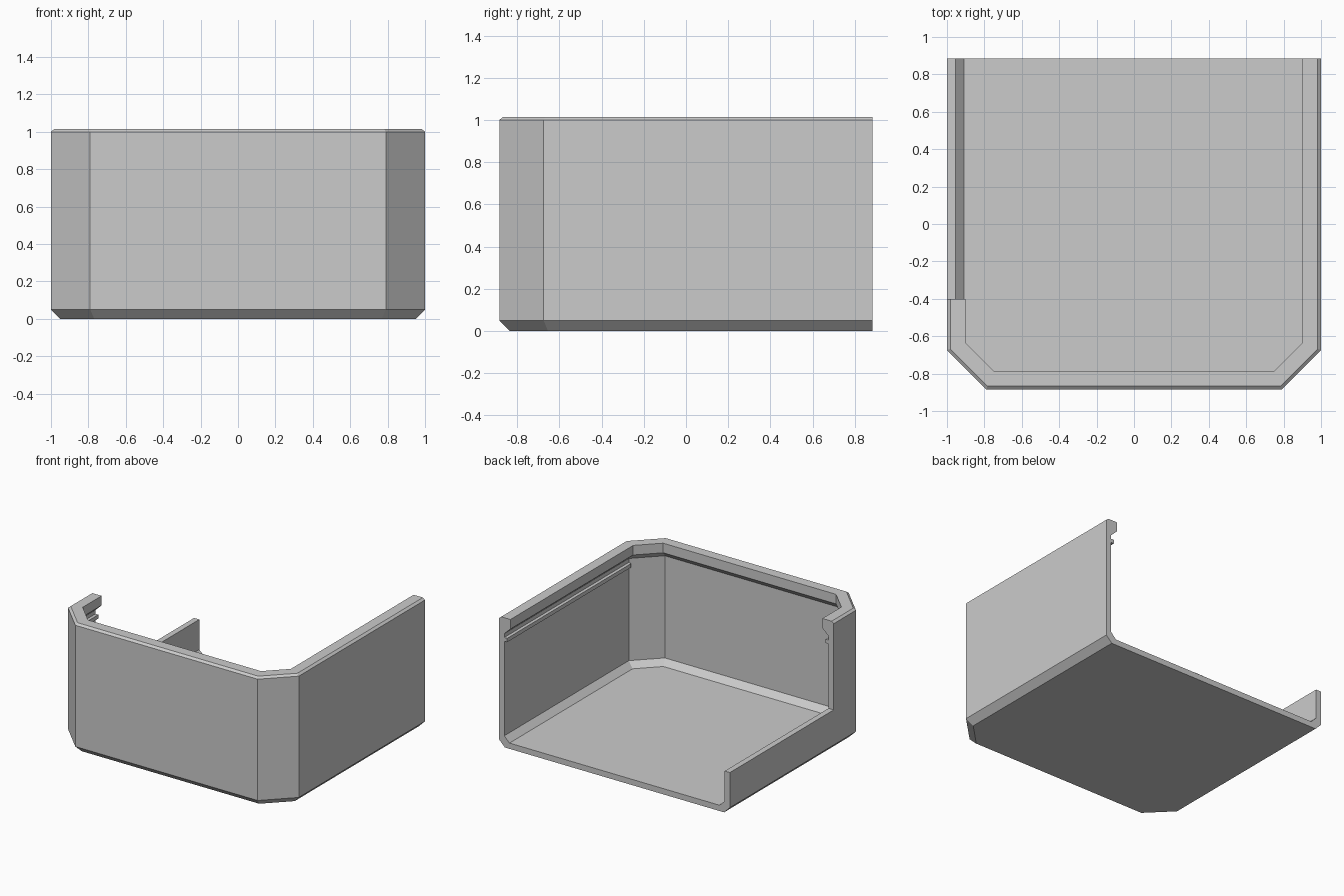
import bpy
import bmesh
import math

if "Cube" in bpy.data.objects:
    bpy.data.objects.remove(bpy.data.objects["Cube"], do_unlink=True)

# Single plain grey material
grey = bpy.data.materials.new("plain grey")
grey.use_nodes = True
color = (0.6, 0.6, 0.6, 1.0)
grey.diffuse_color = color
grey.node_tree.nodes["Principled BSDF"].inputs["Base Color"].default_value = color

HALF_X, HALF_Y, CORNER = 1.0, 0.885, 0.21
WALL, LIP, BEAD, FLOOR = 0.045, 0.098, 0.07, 0.045
LOW_WALL_Z, NOTCH_Y = 0.325, -0.4
TAN = math.tan(math.radians(22.5))


def wall_section(bead):
    """Wall outline as (inset, height), from the underside round to the floor."""
    return [(0.05, 0), (0, 0.05), (0, 1.0), (0.018, 1.015),
            (LIP, 1.015), (LIP, 0.94), (WALL, 0.89),
            (WALL, 0.86), (bead, 0.86), (bead, 0.83), (WALL, 0.83),
            (WALL, 0.09), (0.09, FLOOR)]


def plan_point(station, side, d):
    """Plan position of a wall station inset by d, mitred at the corners."""
    if station == "back":
        return side * (HALF_X - d), HALF_Y
    if station == "side":
        return side * (HALF_X - d), -HALF_Y + CORNER + d * TAN
    return side * (HALF_X - CORNER - d * TAN), -HALF_Y + d


def build_shell():
    bm = bmesh.new()
    cache = {}

    def vert(co):
        key = tuple(round(c, 5) for c in co)
        if key not in cache:
            cache[key] = bm.verts.new(co)
        return cache[key]

    def face(verts):
        verts = list(dict.fromkeys(verts))
        if len(verts) > 2:
            bm.faces.new(verts)

    # The guide bead runs along the two sides only
    half = [("back", BEAD), ("side", BEAD), ("side", WALL), ("front", WALL)]
    path = [(s, 1, b) for s, b in half] + [(s, -1, b) for s, b in reversed(half)]
    rings = [[vert((*plan_point(s, side, d), z)) for d, z in wall_section(b)]
             for s, side, b in path]
    for a, b in zip(rings, rings[1:]):
        for i in range(len(a) - 1):
            face([a[i], a[i + 1], b[i + 1], b[i]])
    # Underside, floor and open back edge
    face([r[0] for r in rings])
    face([r[-1] for r in rings])
    face(rings[0] + rings[-1][::-1])
    bmesh.ops.recalc_face_normals(bm, faces=bm.faces)
    mesh = bpy.data.meshes.new("open_back_shell")
    bm.to_mesh(mesh)
    bm.free()
    mesh.materials.append(grey)
    obj = bpy.data.objects.new("open_back_shell", mesh)
    bpy.context.collection.objects.link(obj)
    return obj


shell = build_shell()

# Notch that lowers the rear part of one side wall
top, back = 1.3, 1.2
bpy.ops.mesh.primitive_cube_add(
    size=1, location=(-1.0, (NOTCH_Y + back) / 2, (LOW_WALL_Z + top) / 2))
cutter = bpy.context.object
cutter.name = "notch_cutter"
cutter.scale = (0.4, back - NOTCH_Y, top - LOW_WALL_Z)
cutter.hide_render = True
notch = shell.modifiers.new("notch", "BOOLEAN")
notch.operation = "DIFFERENCE"
notch.solver = "EXACT"
notch.object = cutter
bpy.context.view_layer.objects.active = shell
bpy.ops.object.modifier_apply(modifier=notch.name)
bpy.data.objects.remove(cutter, do_unlink=True)
